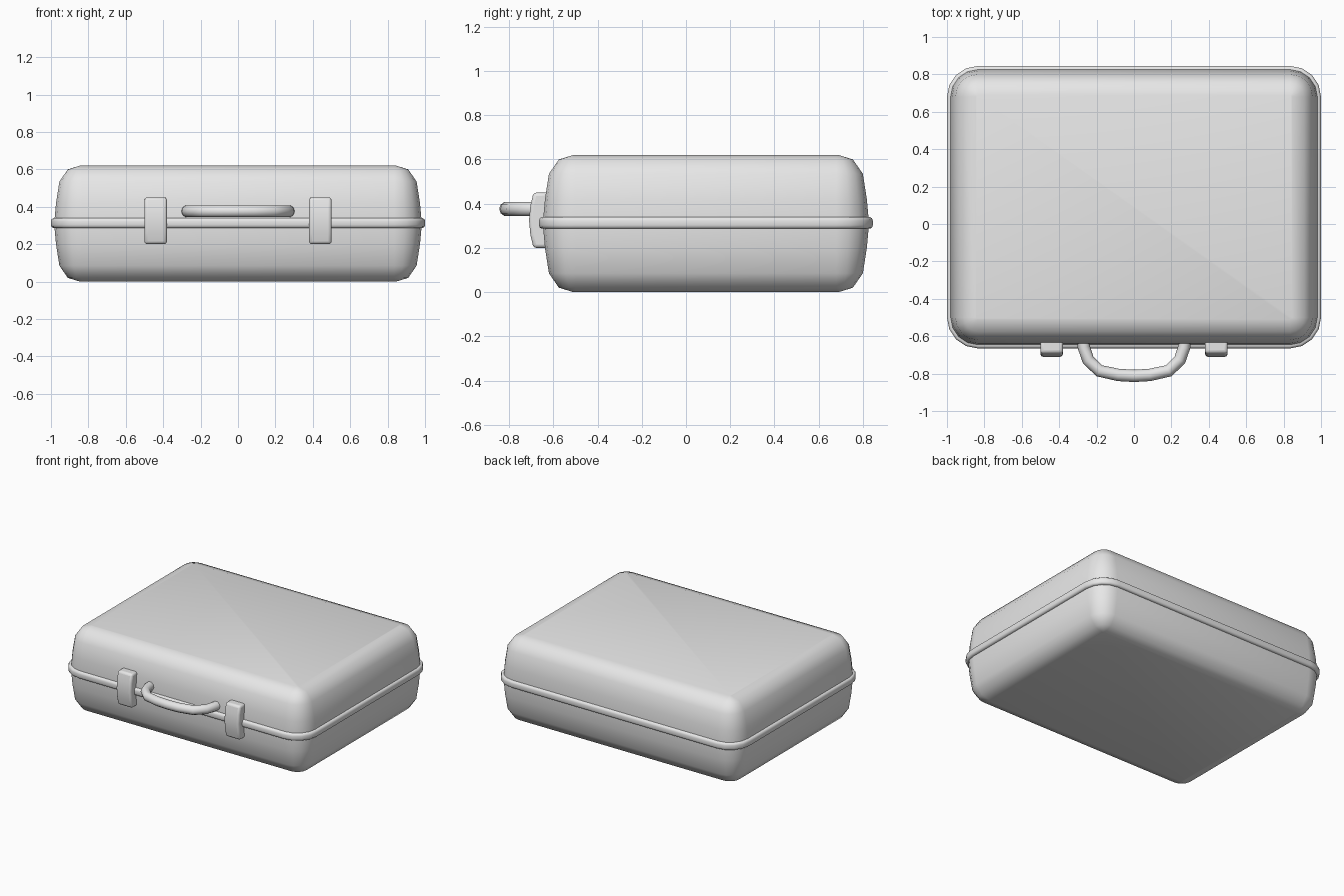
import bpy, bmesh, math

if "Cube" in bpy.data.objects:
    bpy.data.objects.remove(bpy.data.objects["Cube"], do_unlink=True)

grey = bpy.data.materials.new("light_grey")
grey.use_nodes = True
grey.diffuse_color = (0.8, 0.8, 0.8, 1)
grey.node_tree.nodes["Principled BSDF"].inputs["Base Color"].default_value = (0.8, 0.8, 0.8, 1)

HALF_X, HALF_Y, RADIUS, CENTRE_Y, HEIGHT = 0.985, 0.74, 0.15, 0.09, 0.62
CORNER_STEPS = 4


def ring(bm, offset, z):
    """Rounded rectangle of vertices, grown outward by offset."""
    r = RADIUS + offset
    verts = []
    for corner, (sx, sy) in enumerate([(1, 1), (-1, 1), (-1, -1), (1, -1)]):
        for i in range(CORNER_STEPS + 1):
            a = (corner + i / CORNER_STEPS) * math.pi / 2
            x = sx * (HALF_X - RADIUS) + r * math.cos(a)
            y = sy * (HALF_Y - RADIUS) + r * math.sin(a)
            verts.append(bm.verts.new((x, y + CENTRE_Y, z)))
    return verts


def bridge(bm, a, b):
    n = len(a)
    for i in range(n):
        j = (i + 1) % n
        bm.faces.new((a[i], a[j], b[j], b[i]))


def finish(name, bm, bevel=0):
    bmesh.ops.recalc_face_normals(bm, faces=bm.faces)
    mesh = bpy.data.meshes.new(name)
    bm.to_mesh(mesh)
    bm.free()
    obj = bpy.data.objects.new(name, mesh)
    bpy.context.collection.objects.link(obj)
    mesh.materials.append(grey)
    if bevel:
        mod = obj.modifiers.new("rounded_edges", "BEVEL")
        mod.width, mod.segments, mod.limit_method = bevel, 3, "ANGLE"
    smooth(obj)
    return obj


def smooth(obj):
    bpy.ops.object.select_all(action="DESELECT")
    obj.select_set(True)
    bpy.context.view_layer.objects.active = obj
    bpy.ops.object.shade_smooth_by_angle(angle=math.radians(50))


# Case shell: rounded lower half mirrored into the lid
lower = [(-0.14, 0), (-0.075, 0.02), (-0.03, 0.085), (-0.012, 0.2), (-0.002, 0.31)]
upper = [(o, HEIGHT - z) for o, z in reversed(lower[:-1])]
bm = bmesh.new()
rings = [ring(bm, o, z) for o, z in lower + upper]
for a, b in zip(rings, rings[1:]):
    bridge(bm, a, b)
bm.faces.new(rings[0])
bm.faces.new(rings[-1])
finish("case_shell", bm)

# Rounded trim band around the seam
bm = bmesh.new()
section = [(-0.03, -0.026), (0.004, -0.026), (0.012, -0.02), (0.015, -0.01)]
section += [(o, -z) for o, z in reversed(section)]
rings = [ring(bm, o, 0.313 + z) for o, z in section]
for i, a in enumerate(rings):
    bridge(bm, a, rings[(i + 1) % len(rings)])
finish("seam_trim", bm)

# Two latches with bowed fronts
bow = [(-0.62, 0.2), (-0.69, 0.2), (-0.704, 0.26), (-0.71, 0.325),
       (-0.704, 0.39), (-0.69, 0.45), (-0.62, 0.45)]
for side, name in ((1, "left_latch"), (-1, "right_latch")):
    bm = bmesh.new()
    ends = [[bm.verts.new((side * x, y, z)) for y, z in bow] for x in (0.38, 0.5)]
    bridge(bm, *ends)
    for end in ends:
        bm.faces.new(end)
    finish(name, bm, bevel=0.015)

# Carrying handle: round tube along a mirrored bow
half = [(0.272, -0.62), (0.268, -0.66), (0.245, -0.727), (0.185, -0.785), (0.085, -0.807)]
path = half + [(0, -0.812)] + [(-x, y) for x, y in reversed(half)]
curve = bpy.data.curves.new("carry_handle", "CURVE")
curve.dimensions = "3D"
curve.bevel_depth, curve.bevel_resolution, curve.use_fill_caps = 0.033, 3, True
spline = curve.splines.new("POLY")
spline.points.add(len(path) - 1)
for point, (x, y) in zip(spline.points, path):
    point.co = (x, y, 0.376, 1)
handle = bpy.data.objects.new("carry_handle", curve)
bpy.context.collection.objects.link(handle)
curve.materials.append(grey)
bpy.ops.object.select_all(action="DESELECT")
handle.select_set(True)
bpy.context.view_layer.objects.active = handle
bpy.ops.object.convert(target="MESH")
smooth(bpy.context.view_layer.objects.active)
